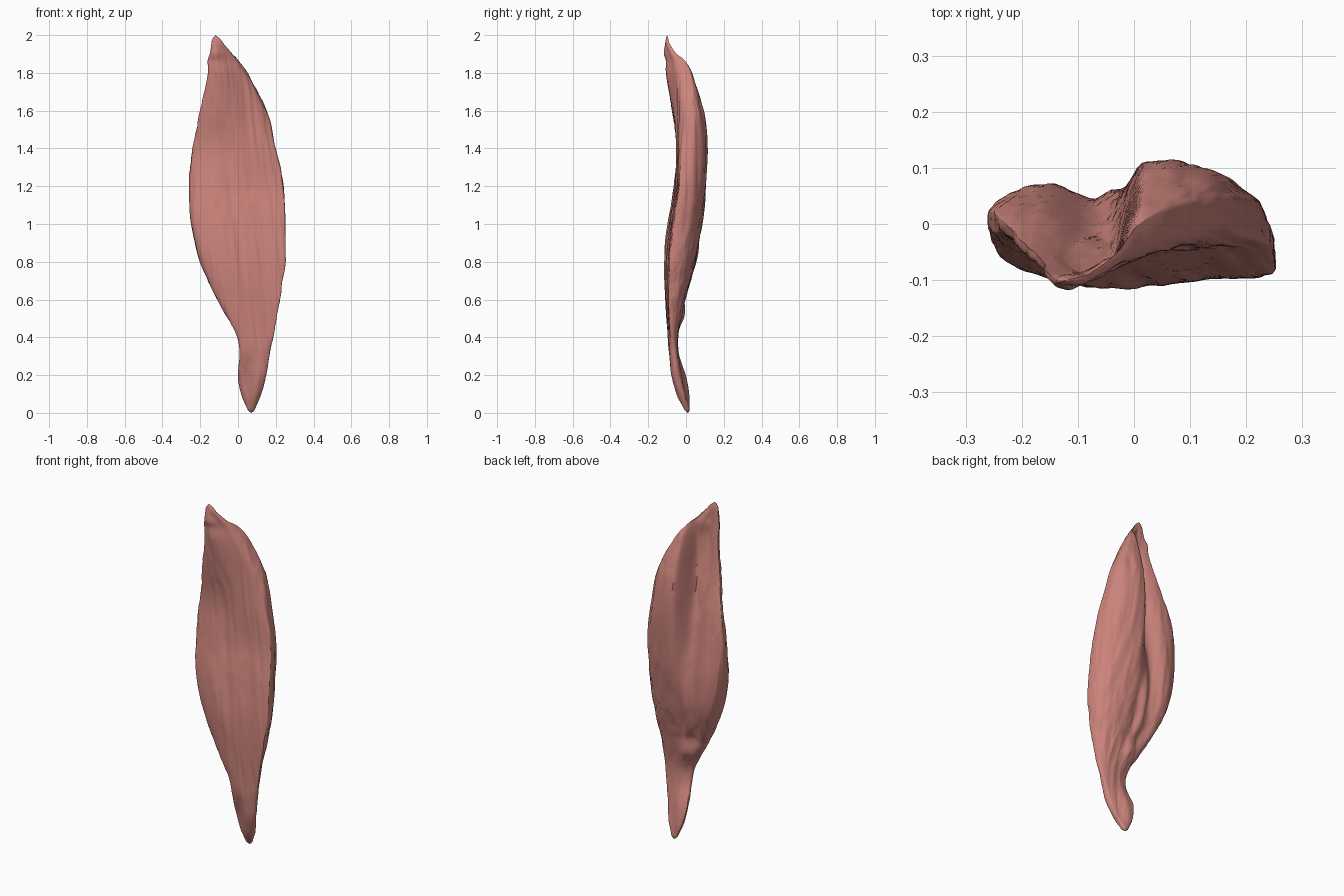
import bpy
import bmesh
import math
from mathutils import Vector, noise

cube = bpy.data.objects.get("Cube")
if cube:
    bpy.data.objects.remove(cube, do_unlink=True)

# Cross-section stations in hundredths of a unit, from bottom to top:
# height, left x, right x, left edge y, right edge y,
# front y (left, right lobe), back y (left, right lobe)
STATIONS = [
    (2, 5, 9, 1, 0, -1, -1, 2, 2),
    (9, 2, 12, 1, -1, -3, -5, 2, 0),
    (20, 0, 15, -1, -5, -5, -8, 0, -2),
    (32, 1, 17, -6, -6, -9, -9, -4, -4),
    (42, -1, 19, -7, -8, -10, -9, -4, -4),
    (60, -11, 22, -5, -9, -11, -10, 4, 0),
    (80, -20, 25, -2, -8, -12, -10, 10, 5),
    (100, -25, 25, -1, -6, -10, -8, 10, 9),
    (120, -26, 24, 1, -3, -7, -5, 7, 11),
    (140, -24, 20, 1, 0, -5, -5, 3, 12),
    (160, -20, 15, -3, 3, -8, -5, -3, 10),
    (180, -16, 5, -7, 2, -11, -7, -8, 4),
    (187, -16, 0, -8, -1, -11, -8, -9, 0),
    (190, -15, -3, -9, -5, -12, -9, -9, -4),
    (196, -14, -8, -10, -9, -11, -11, -9, -8),
]
BOTTOM_TIP = Vector((0.07, 0.01, 0))
TOP_TIP = Vector((-0.12, -0.10, 2))
RINGS = 150
SIDES = 128


def lerp(a, b, t):
    return a + (b - a) * t


def smoothstep(a, b, v):
    t = min(max((v - a) / (b - a), 0), 1)
    return t * t * (3 - 2 * t)


def furrow(x, centre, width):
    return math.exp(-((x - centre) / width) ** 2)


def station_at(height):
    """Smoothly interpolate every station value at a height."""
    last = len(STATIONS) - 1
    i = 0
    while i < last - 1 and STATIONS[i + 1][0] < height:
        i += 1
    before, start = STATIONS[max(i - 1, 0)], STATIONS[i]
    end, after = STATIONS[i + 1], STATIONS[min(i + 2, last)]
    span = end[0] - start[0]
    t = (height - start[0]) / span
    values = []
    for k in range(1, len(start)):
        m0 = (end[k] - before[k]) / (end[0] - before[0]) * span
        m1 = (after[k] - start[k]) / (after[0] - start[0]) * span
        h = t * t * (3 - 2 * t)
        values.append(lerp(start[k], end[k], h)
                      + m0 * t * (1 - t) ** 2 - m1 * t * t * (1 - t))
    return [v / 100 for v in values]


def section_point(values, z, angle):
    """Point on the muscle surface: front half first, then the back half."""
    x0, x1, edge_l, edge_r, front_l, front_r, back_l, back_r = values
    u = 0.5 - 0.5 * math.cos(angle)
    x = lerp(x0, x1, u)
    swell = abs(math.sin(angle))
    edge = lerp(edge_l, edge_r, u)

    # Shallow slanting crease down the front
    front = lerp(front_l, front_r, smoothstep(0.25, 0.8, u))
    crease = smoothstep(0.6, 0.9, z) * (1 - smoothstep(1.4, 1.7, z))
    front += 0.008 * crease * furrow(x, 0.14 - 0.15 * z, 0.03)

    # Thick lobe on the left side of the back, with a furrow beside its wall
    wall = lerp(0.08, -0.01, smoothstep(0.3, 0.8, z))
    back = lerp(back_l, back_r, smoothstep(wall - 0.04, wall + 0.025, x))
    depth = smoothstep(0.5, 0.62, z) * (1 - smoothstep(1.6, 1.88, z))
    back -= 0.055 * depth * furrow(x, wall - 0.06, 0.065)
    back = max(back, front + 0.018)
    if angle < math.pi:
        y = lerp(edge, front, swell ** 0.6)
    else:
        y = lerp(edge, back, swell ** 0.75)

    # Fine fibres stretched along the length
    width = min((x1 - x0) * 3, 1)
    lean = x - 0.12 * (1 - z)
    fibre = noise.noise(Vector((lean * 38, y * 38, z * 1.6)))
    fibre += 0.6 * noise.noise(Vector((lean * 90, y * 90, z * 3)))
    outward = Vector((-math.cos(angle), -math.sin(angle), 0))
    return Vector((x, y, z)) + outward * fibre * 0.005 * width


# Loft the muscle belly
bm = bmesh.new()
low, high = STATIONS[0][0], STATIONS[-1][0]
rings = []
for i in range(RINGS):
    height = lerp(low, high, i / (RINGS - 1))
    values = station_at(height)
    rings.append([bm.verts.new(section_point(values, height / 100, math.tau * j / SIDES))
                  for j in range(SIDES)])
for lower, upper in zip(rings, rings[1:]):
    for j in range(SIDES):
        k = (j + 1) % SIDES
        bm.faces.new((lower[j], lower[k], upper[k], upper[j]))

# Close the tendon ends with rounded points
for ring, tip in ((rings[0], BOTTOM_TIP), (rings[-1], TOP_TIP)):
    centre = sum((v.co for v in ring), Vector()) / SIDES
    outer = ring
    for step in (0.3, 0.6, 0.85):
        shrink = 1 - step ** 1.6
        middle = centre.lerp(tip, step)
        inner = [bm.verts.new(middle + (v.co - centre) * shrink) for v in ring]
        for j in range(SIDES):
            k = (j + 1) % SIDES
            bm.faces.new((outer[j], outer[k], inner[k], inner[j]))
        outer = inner
    point = bm.verts.new(tip)
    for j in range(SIDES):
        bm.faces.new((outer[j], outer[(j + 1) % SIDES], point))
bmesh.ops.recalc_face_normals(bm, faces=bm.faces)

mesh = bpy.data.meshes.new("muscle_belly")
bm.to_mesh(mesh)
bm.free()
muscle = bpy.data.objects.new("muscle_belly", mesh)
bpy.context.collection.objects.link(muscle)

# Muscle colour
colour = (0.60, 0.23, 0.20, 1)
material = bpy.data.materials.new("muscle_red")
material.use_nodes = True
material.diffuse_color = colour
shader = material.node_tree.nodes["Principled BSDF"]
shader.inputs["Base Color"].default_value = colour
shader.inputs["Roughness"].default_value = 0.6
mesh.materials.append(material)

bpy.context.view_layer.objects.active = muscle
muscle.select_set(True)
bpy.ops.object.shade_smooth_by_angle(angle=math.radians(50))
